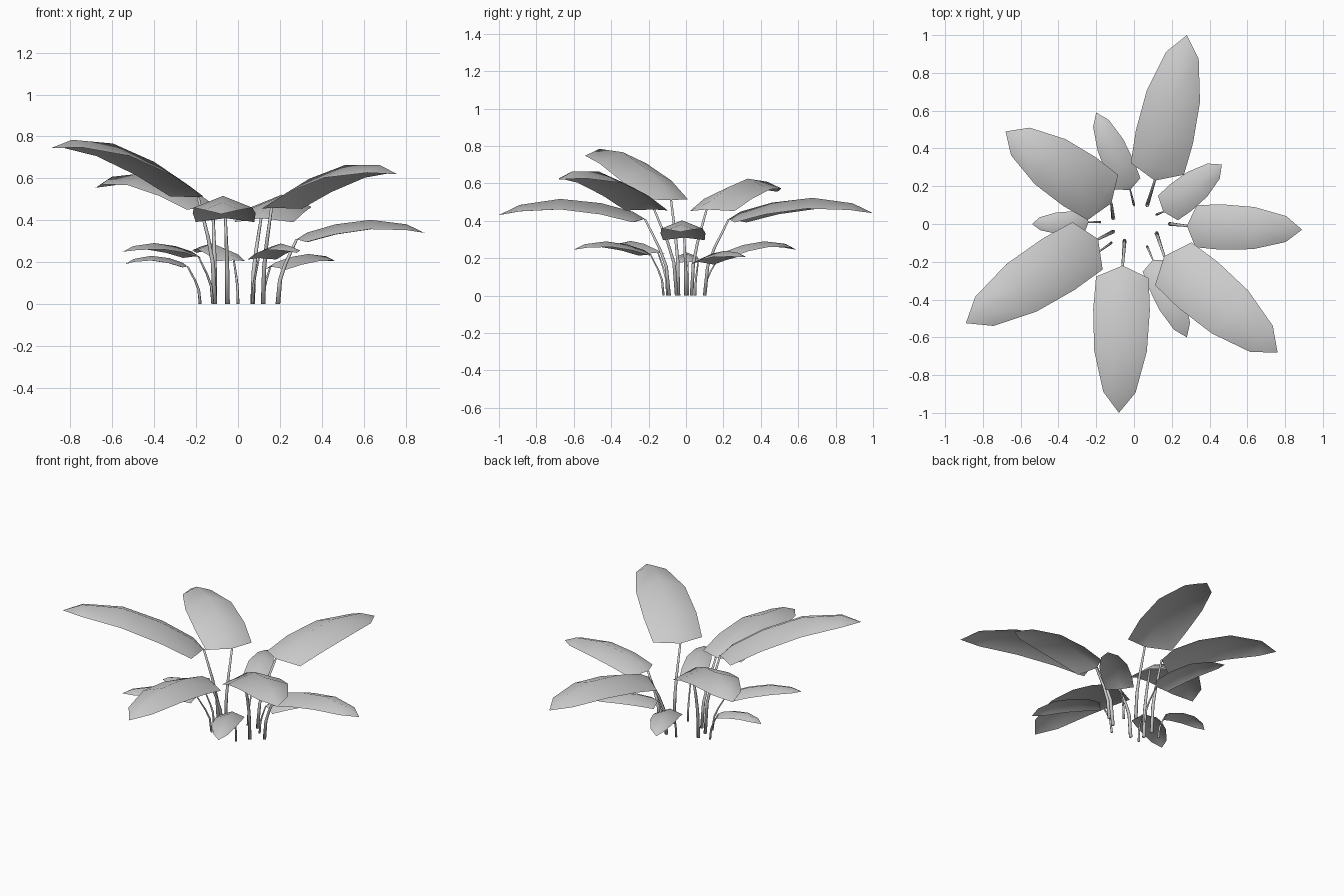
import bpy, bmesh
from math import cos, sin, pi
from mathutils import Vector

cube = bpy.data.objects.get("Cube")
if cube:
    bpy.data.objects.remove(cube)

grey = bpy.data.materials.new("plain_grey")
grey.use_nodes = True
colour = (0.6, 0.6, 0.6, 1)
grey.diffuse_color = colour
grey.node_tree.nodes["Principled BSDF"].inputs["Base Color"].default_value = colour


def finish(name, bm):
    mesh = bpy.data.meshes.new(name)
    bm.to_mesh(mesh)
    bm.free()
    mesh.materials.append(grey)
    mesh.shade_smooth()
    obj = bpy.data.objects.new(name, mesh)
    bpy.context.collection.objects.link(obj)


# Blade outline: position along the midrib, relative width, relative arch
STATIONS = [(0.08, 0.93, 0.38), (0.3, 1, 0.82), (0.58, 0.93, 1), (0.86, 0.57, 0.6)]


def blade(name, base, tip, width, arch):
    """Arched leaf sheet with a raised midrib and lowered edges."""
    bm = bmesh.new()
    along = tip - base
    side = along.cross(Vector((0, 0, 1))).normalized()
    start, end = bm.verts.new(base), bm.verts.new(tip)
    rows = []
    for t, w, a in STATIONS:
        rib = base + along * t + Vector((0, 0, arch * a))
        half = width * w / 2
        edge = Vector((0, 0, -0.4 * half))
        rows.append([bm.verts.new(p) for p in
                     (rib - side * half + edge, rib, rib + side * half + edge)])
    for i in (0, 1):
        bm.faces.new((start, rows[0][i], rows[0][i + 1]))
        bm.faces.new((end, rows[-1][i + 1], rows[-1][i]))
        for a, b in zip(rows, rows[1:]):
            bm.faces.new((a[i], b[i], b[i + 1], a[i + 1]))
    bmesh.ops.recalc_face_normals(bm, faces=bm.faces)
    bm.normal_update()
    if sum(f.normal.z for f in bm.faces) < 0:
        bmesh.ops.reverse_faces(bm, faces=bm.faces)
    finish(name, bm)


def stem(name, foot, top, radius):
    """Tapered stalk, upright at the foot and leaning out above."""
    bm = bmesh.new()
    path = [foot, foot.lerp(top, 0.12), foot.lerp(top, 0.4), top]
    path[1].z, path[2].z = top.z * 0.38, top.z * 0.62
    sides, rings = 6, []
    for p, scale in zip(path, (1, 0.9, 0.8, 0.6)):
        rings.append([bm.verts.new(p + radius * scale * Vector(
            (cos(2 * pi * k / sides), sin(2 * pi * k / sides), 0))) for k in range(sides)])
    for a, b in zip(rings, rings[1:]):
        for k in range(sides):
            n = (k + 1) % sides
            bm.faces.new((a[k], a[n], b[n], b[k]))
    bm.faces.new(rings[0][::-1])
    bm.faces.new(rings[-1])
    finish(name, bm)


# name: stem foot, blade base, blade tip, width, arch
LEAVES = {
    "back": ((0.07, 0.1), (0.11, 0.23, 0.41), (0.28, 1, 0.44), 0.31, 0.095),
    "left": ((0.19, 0), (0.28, -0.01, 0.31), (0.89, -0.03, 0.34), 0.24, 0.075),
    "front_left": ((0.12, -0.05), (0.16, -0.17, 0.46), (0.76, -0.68, 0.62), 0.32, 0.11),
    "front": ((-0.05, -0.09), (-0.06, -0.22, 0.41), (-0.08, -1, 0.43), 0.3, 0.095),
    "front_right": ((-0.11, -0.04), (-0.19, -0.08, 0.51), (-0.89, -0.525, 0.745), 0.32, 0.12),
    "back_right": ((-0.11, 0.03), (-0.12, 0.11, 0.46), (-0.68, 0.49, 0.555), 0.31, 0.11),
    "small_back": ((0, 0.1), (-0.02, 0.18, 0.21), (-0.2, 0.59, 0.245), 0.16, 0.06),
    "small_back_left": ((0.12, 0.05), (0.155, 0.065, 0.18), (0.465, 0.315, 0.205), 0.18, 0.045),
    "small_right": ((-0.18, 0.01), (-0.24, 0.01, 0.18), (-0.54, 0, 0.19), 0.12, 0.045),
    "small_front_right": ((-0.12, -0.1), (-0.19, -0.15, 0.23), (-0.55, -0.4, 0.25), 0.16, 0.05),
    "small_front_left": ((0.07, -0.12), (0.1, -0.19, 0.22), (0.28, -0.6, 0.245), 0.16, 0.055),
}
for name, (foot, base, tip, width, arch) in LEAVES.items():
    base = Vector(base)
    blade(name + "_leaf", base, Vector(tip), width, arch)
    stem(name + "_stem", Vector((*foot, 0)), base, 0.007 if "small" in name else 0.011)
